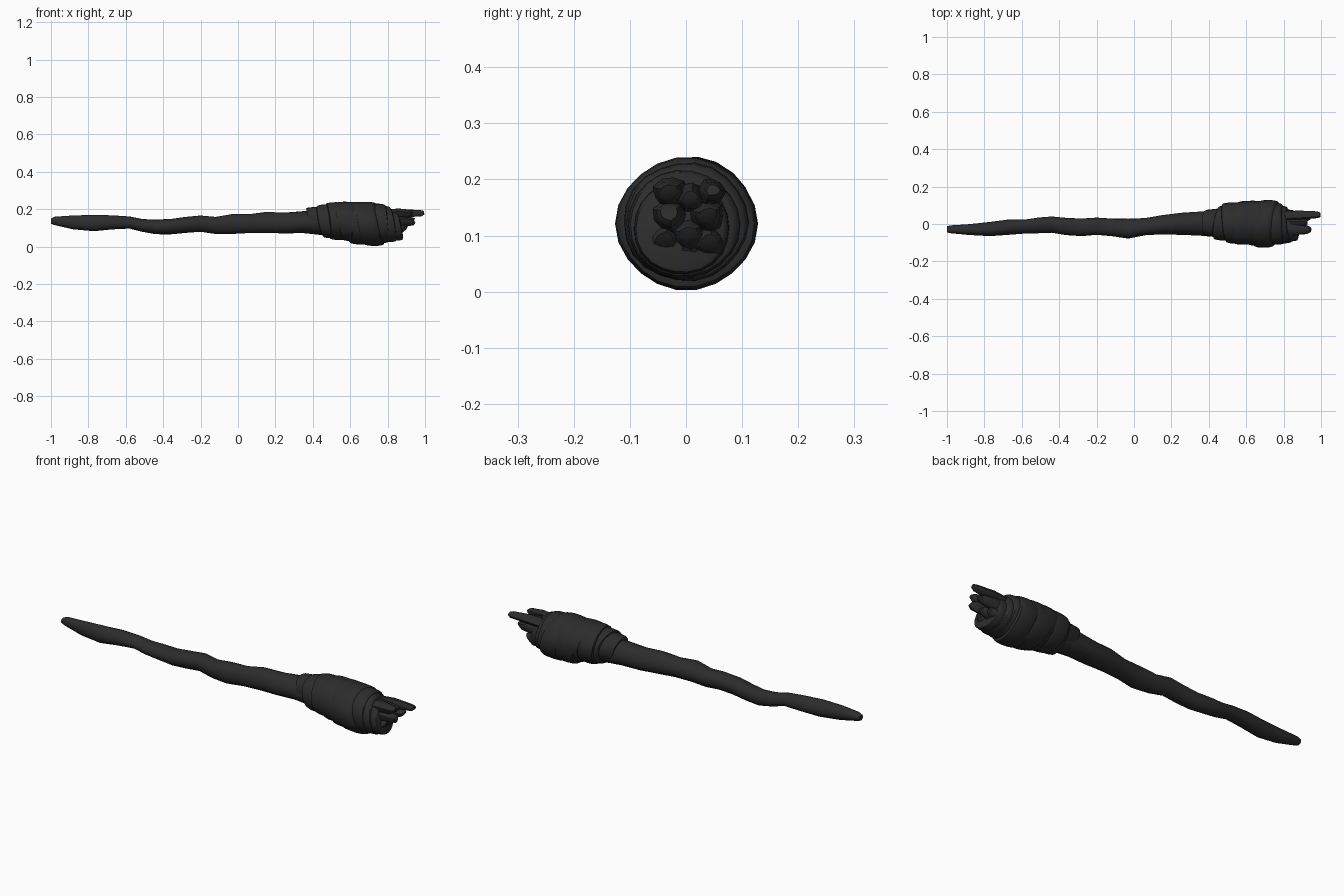
import bpy, bmesh, math, random

random.seed(4)
mat = bpy.data.materials.new("charred_dark")
mat.diffuse_color = (0.025, 0.025, 0.025, 1)


def loft(name, rings, sides=20, lean=0.0, lean_y=0.0, bump=0.0, lobes=3, twist=0.0, angle=40):
    """Skin rings (x, y, z, radius_y, radius_z) running along x."""
    bm = bmesh.new()
    loops = []
    phase = random.uniform(0, 6.28)
    for x, y, z, ry, rz in rings:
        loop = []
        for k in range(sides):
            a = 2 * math.pi * k / sides
            f = 1 + bump * math.sin(lobes * a + phase + twist * x)
            dy, dz = ry * math.cos(a) * f, rz * math.sin(a) * f
            loop.append(bm.verts.new((x + lean * dz + lean_y * dy, y + dy, z + dz)))
        loops.append(loop)
    for a, b in zip(loops, loops[1:]):
        for k in range(sides):
            n = (k + 1) % sides
            bm.faces.new((a[k], a[n], b[n], b[k]))
    bm.faces.new(loops[0][::-1])
    bm.faces.new(loops[-1])
    bmesh.ops.recalc_face_normals(bm, faces=bm.faces)
    me = bpy.data.meshes.new(name)
    bm.to_mesh(me)
    bm.free()
    ob = bpy.data.objects.new(name, me)
    bpy.context.collection.objects.link(ob)
    me.materials.append(mat)
    bpy.ops.object.select_all(action='DESELECT')
    ob.select_set(True)
    bpy.context.view_layer.objects.active = ob
    bpy.ops.object.shade_smooth_by_angle(angle=math.radians(angle))
    return ob


def from_extents(x, y0, y1, z0, z1):
    return (x, (y0 + y1) / 2, (z0 + z1) / 2, (y1 - y0) / 2, (z1 - z0) / 2)


# Crooked wooden handle: x, y range, z range
handle = [
    (-1.0, -.045, -.012, .122, .150), (-.98, -.05, -.008, .115, .160),
    (-.88, -.060, -.002, .092, .166), (-.77, -.066, .010, .081, .168),
    (-.67, -.058, .024, .090, .166), (-.58, -.050, .025, .095, .160),
    (-.51, -.048, .036, .078, .146), (-.44, -.045, .042, .066, .144),
    (-.36, -.058, .034, .066, .148), (-.28, -.064, .030, .074, .160),
    (-.20, -.058, .034, .080, .168), (-.12, -.066, .028, .068, .160),
    (-.03, -.080, .026, .068, .174), (.06, -.062, .030, .072, .172),
    (.15, -.056, .046, .070, .184), (.25, -.058, .060, .068, .180),
    (.35, -.060, .068, .070, .188), (.45, -.068, .075, .062, .195),
    (.55, -.068, .075, .062, .195)]
loft("handle", [from_extents(*r) for r in handle], 18, bump=.04, twist=7, angle=60)

# Cloth flap tucked under the wrapping
loft("cloth_collar", [(.38, .006, .138, .064, .066), (.39, .006, .138, .069, .071),
                      (.47, .006, .137, .078, .080), (.54, .005, .136, .085, .085)],
     20, lean=-.25, bump=.02)

# Overlapping cloth bands: start x, end x, centre y, z, radii, leans
bands = [
    (.44, .55, .005, .134, .094, .091, -.20, .15),
    (.48, .59, .005, .136, .109, .101, -.12, -.10),
    (.54, .65, .005, .133, .117, .107, -.22, .08),
    (.59, .71, .005, .124, .121, .115, -.08, -.12),
    (.65, .76, .001, .121, .126, .118, -.20, .10),
    (.71, .80, .000, .124, .112, .106, -.10, -.05),
    (.75, .83, -.004, .120, .101, .097, -.18, -.12),
    (.79, .865, -.008, .113, .086, .083, -.22, -.10)]
for i, (x0, x1, y, z, ry, rz, lean, lean_y) in enumerate(bands):
    w = x1 - x0
    shape = [(0, .85), (.04, .94), (.22, .985), (.5, 1), (.78, .985), (.94, .95), (1, .86)]
    loft(f"cloth_band_{i + 1}", [(x0 + t * w, y, z, ry * s, rz * s) for t, s in shape],
         22, lean=lean, lean_y=lean_y, bump=.012, lobes=3 + i % 3, twist=12, angle=45)

# Splintered sticks poking out of the end: y, z, tip x, radius, end lean
sticks = [
    (.048, .178, .995, .024, -.2), (-.030, .176, .935, .030, .4),
    (-.030, .137, .942, .031, -.5), (.040, .134, .940, .031, .5),
    (.005, .100, .905, .032, .5), (-.038, .090, .885, .032, .6),
    (.042, .086, .890, .032, .5), (.006, .068, .872, .030, .6),
    (.008, .165, .925, .028, .3)]
for i, (y, z, tip, r, lean) in enumerate(sticks):
    w = tip - .74
    loft(f"splinter_{i + 1}", [(.74, y * .8, .12 + (z - .12) * .8, r, r),
                               (.74 + w * .55, y * .95, z, r, r),
                               (tip - .015, y, z, r * .75, r * .7),
                               (tip, y, z + .003, r * .5, r * .4)],
         9, lean=lean, bump=.1, lobes=3, twist=5, angle=50)
